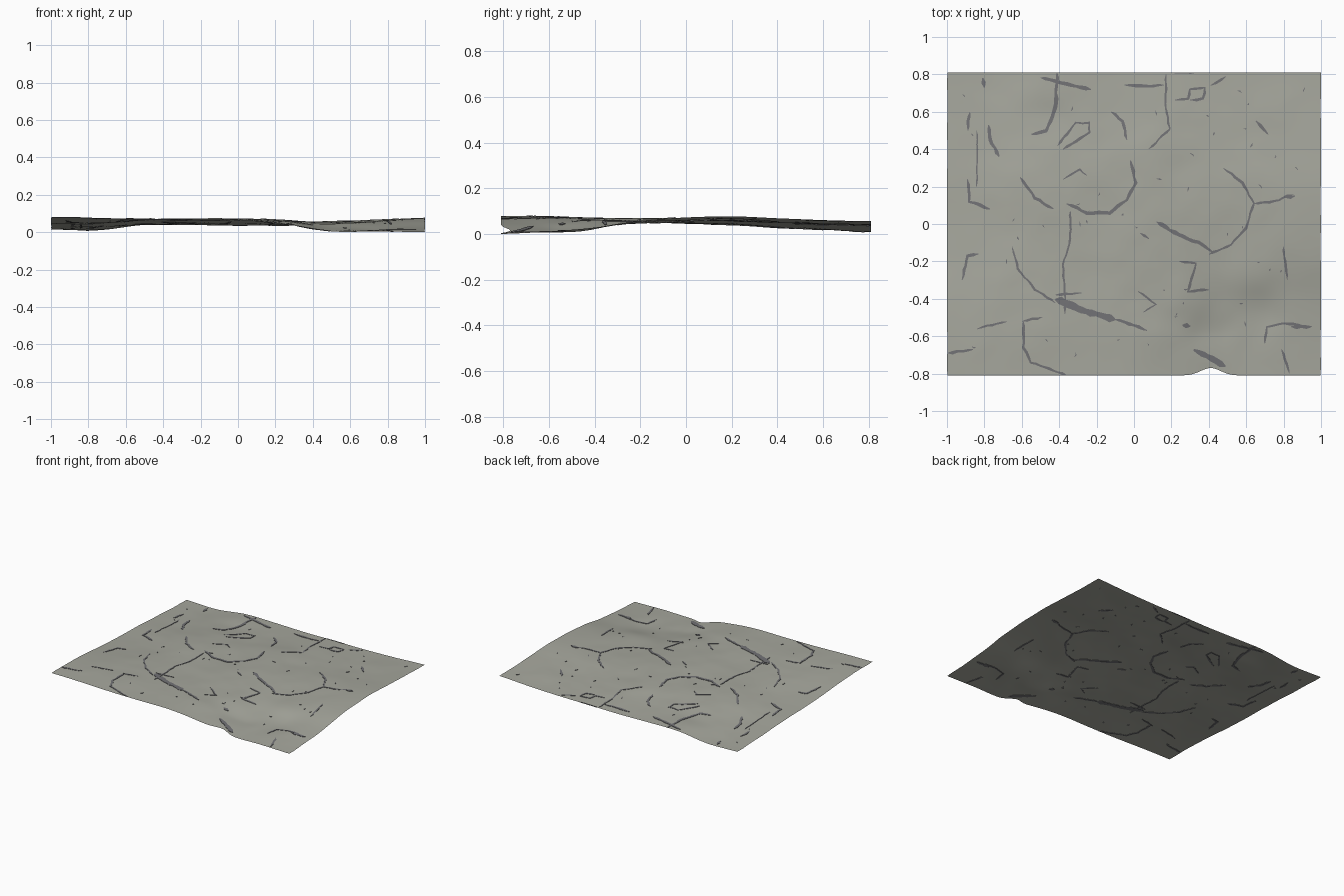
import bpy, bmesh, math, random
from mathutils import Vector, noise

if "Cube" in bpy.data.objects:
    bpy.data.objects.remove(bpy.data.objects["Cube"])

random.seed(4)
HX, HY = 1.0, 0.81


def material(name, col):
    m = bpy.data.materials.new(name)
    m.diffuse_color = (*col, 1)
    m.use_nodes = True
    m.node_tree.nodes["Principled BSDF"].inputs["Base Color"].default_value = m.diffuse_color
    return m


STONE = material("pale grey ground", (0.385, 0.39, 0.34))
CRACK = material("dark grey crack", (0.17, 0.17, 0.18))

# Edge heights, evenly spaced along each side
FRONT = [.086, .083, .076, .075, .074, .050, .012, .012, .008]
BACK = [.022, .018, .046, .046, .042, .044, .045, .052, .064]
LEFT = [.086, .086, .078, .062, .052, .048, .038, .028, .022]
RIGHT = [.008, .018, .035, .065, .080, .085, .076, .068, .064]
# Bumps and hollows: x, y, radius, height
BUMPS = [(.08, .42, .13, .007), (.26, .27, .13, -.009), (.27, -.42, .12, .006),
         (.40, -.58, .13, -.012), (.58, -.30, .13, .010), (.70, -.48, .11, -.010),
         (-.55, .72, .12, .006), (-.42, .58, .12, -.007), (-.25, -.25, .15, -.006),
         (.75, .60, .15, .006), (-.15, .12, .15, -.007), (-.75, -.25, .15, .006),
         (.10, -.60, .11, .006), (-.50, .25, .16, .005)]


def curve(p, t):
    """Catmull-Rom through evenly spaced values, t from 0 to 1."""
    f = min(max(t, 0), 1) * (len(p) - 1)
    i = min(int(f), len(p) - 2)
    u = f - i
    a, b, c, d = p[max(i - 1, 0)], p[i], p[i + 1], p[min(i + 2, len(p) - 1)]
    return b + .5 * u * (c - a + u * (2 * a - 5 * b + 4 * c - d + u * (3 * (b - c) + d - a)))


def height(x, y):
    u, v = (x + HX) / (2 * HX), (y + HY) / (2 * HY)
    base = ((1 - v) * curve(FRONT, u) + v * curve(BACK, u)
            + (1 - u) * curve(LEFT, v) + u * curve(RIGHT, v)
            - (1 - u) * (1 - v) * FRONT[0] - u * (1 - v) * FRONT[-1]
            - (1 - u) * v * BACK[0] - u * v * BACK[-1])
    fade = min(1, 6 * min(u, v, 1 - u, 1 - v) + .15)
    bump = sum(h * math.exp(-((x - a) ** 2 + (y - b) ** 2) / r ** 2) for a, b, r, h in BUMPS)
    rough = .004 * noise.noise((x * 4, y * 4, .3)) + .0015 * noise.noise((x * 9, y * 9, 2.1))
    return min(max(base + fade * (bump + rough), .004), .088)


def add_object(name, bm, mat, smooth=True):
    me = bpy.data.meshes.new(name)
    bm.to_mesh(me)
    bm.free()
    me.materials.append(mat)
    for p in me.polygons:
        p.use_smooth = smooth
    ob = bpy.data.objects.new(name, me)
    bpy.context.collection.objects.link(ob)
    return ob


# Undulating ground sheet with a bite out of the front edge
bm = bmesh.new()
bmesh.ops.create_grid(bm, x_segments=120, y_segments=98, size=1)
for v in bm.verts:
    x, y = v.co.x * HX, v.co.y * HY
    z = height(x, y)
    edge = max(0, (abs(v.co.y) - .9) / .1)
    if y < 0:
        y += edge * .04 * math.exp(-((x - .41) / .075) ** 2)
    side = max(0, (abs(v.co.x) - .9) / .1)
    x -= math.copysign(side * .008 * abs(noise.noise((x, y * 4, 5))), x)
    v.co = (x, y, z)
add_object("ground_sheet", bm, STONE)


def crack(bm, pts, width):
    """Ragged, tapering strip that follows the ground and shows on both sides."""
    pts = [Vector(p) for p in pts]
    path = []
    for a, b in zip(pts, pts[1:]):
        n = max(2, int((b - a).length / .025))
        path += [a.lerp(b, i / n) for i in range(n)]
    path.append(pts[-1])
    last, rings = len(path) - 1, []
    for i, p in enumerate(path):
        d = (path[min(i + 1, last)] - path[max(i - 1, 0)]).normalized()
        side = Vector((-d.y, d.x))
        w = width * .5 * random.uniform(.65, 1.15) * (.25 if i in (0, last) else 1)
        p = p + side * random.uniform(-.003, .003)
        ring = []
        for s, dz in ((1, .0025), (-1, .0025), (-1, -.0025), (1, -.0025)):
            q = p + side * s * w
            q.x, q.y = min(max(q.x, -.995), .995), min(max(q.y, -.808), .808)
            ring.append(bm.verts.new((q.x, q.y, height(q.x, q.y) + dz)))
        rings.append(ring)
    for r, s in zip(rings, rings[1:]):
        for k in range(4):
            bm.faces.new((r[k], r[(k + 1) % 4], s[(k + 1) % 4], s[k]))
    bm.faces.new(rings[0])
    bm.faces.new(rings[-1][::-1])


def crack_group(name, items):
    bm = bmesh.new()
    for width, *pts in items:
        crack(bm, pts, width)
    bmesh.ops.recalc_face_normals(bm, faces=bm.faces)
    add_object(name, bm, CRACK, False)


# Each crack: width, then its path
crack_group("main_cracks", [
    (.012, (-.65, -.12), (-.62, -.24), (-.53, -.35), (-.42, -.42)),
    (.038, (-.42, -.40), (-.28, -.46), (-.10, -.51)),
    (.018, (-.10, -.51), (0, -.54), (.07, -.57)),
    (.022, (.12, .01), (.24, -.06), (.37, -.11), (.42, -.15)),
    (.014, (.40, -.16), (.52, -.11), (.60, -.02), (.64, .11), (.58, .22), (.48, .30)),
    (.015, (-.61, .25), (-.53, .14), (-.43, .08)),
    (.018, (-.36, .11), (-.25, .06), (-.13, .06), (-.04, .13), (.01, .22), (-.02, .34)),
    (.012, (-.34, .07), (-.34, -.08), (-.38, -.22), (-.37, -.36), (-.37, -.48)),
    (.020, (-.50, .78), (-.36, .75), (-.23, .72)),
    (.020, (-.41, .81), (-.42, .62), (-.47, .50), (-.55, .48)),
    (.012, (.17, .80), (.17, .62), (.19, .51), (.08, .40)),
])
crack_group("upper_cracks", [
    (.018, (-.05, .74), (.16, .74)), (.012, (.18, .81), (.33, .81)),
    (.014, (-.41, .42), (-.31, .54), (-.24, .54), (-.24, .49), (-.38, .40)),
    (.016, (-.12, .60), (-.06, .55), (-.04, .45)),
    (.014, (.22, .66), (.29, .67), (.30, .72), (.38, .73), (.37, .67), (.30, .66)),
    (.014, (.41, .74), (.49, .79)), (.018, (.65, .55), (.72, .48)),
    (.020, (-.78, .53), (-.77, .45), (-.72, .36)), (.030, (-.81, .78), (-.80, .73)),
    (.020, (-.89, .24), (-.88, .12), (-.77, .08)), (.010, (-.84, .50), (-.84, .20)),
    (.014, (-.88, .60), (-.89, .50)), (.012, (-.38, .24), (-.29, .29), (-.25, .26)),
    (.014, (.64, .11), (.75, .12), (.85, .16)), (.022, (.81, .14), (.86, .15)),
])
crack_group("lower_cracks", [
    (.016, (-.92, -.30), (-.89, -.17), (-.83, -.16)),
    (.018, (-1, -.69), (-.86, -.67)), (.012, (-.84, -.56), (-.68, -.52)),
    (.014, (-.59, -.52), (-.59, -.66), (-.55, -.74), (-.36, -.81)),
    (.012, (-.60, -.52), (-.49, -.50)), (.035, (.32, -.67), (.49, -.76)),
    (.016, (.24, -.20), (.33, -.21), (.29, -.36), (.40, -.35)),
    (.014, (.70, -.64), (.71, -.55), (.80, -.53), (.95, -.55)),
    (.022, (.84, -.55), (.95, -.55)), (.012, (.80, -.12), (.82, -.30)),
    (.012, (.02, -.36), (.12, -.43), (.05, -.47)), (.030, (.26, -.54), (.30, -.55)),
    (.014, (.03, -.05), (.08, -.08)), (.014, (-.42, -.38), (-.28, -.37)),
    (.016, (.79, -.67), (.83, -.80)),
])

# Scattered chips
chips = []
for _ in range(45):
    x, y, a = random.uniform(-.95, .95), random.uniform(-.76, .76), random.uniform(0, 6.28)
    s = random.uniform(.012, .03)
    chips.append((.008, (x, y), (x + s * math.cos(a), y + s * math.sin(a))))
crack_group("small_chips", chips)

# Rest the lowest point on z = 0
low = min(v.co.z for o in bpy.data.objects for v in o.data.vertices)
for o in bpy.data.objects:
    for v in o.data.vertices:
        v.co.z -= low
